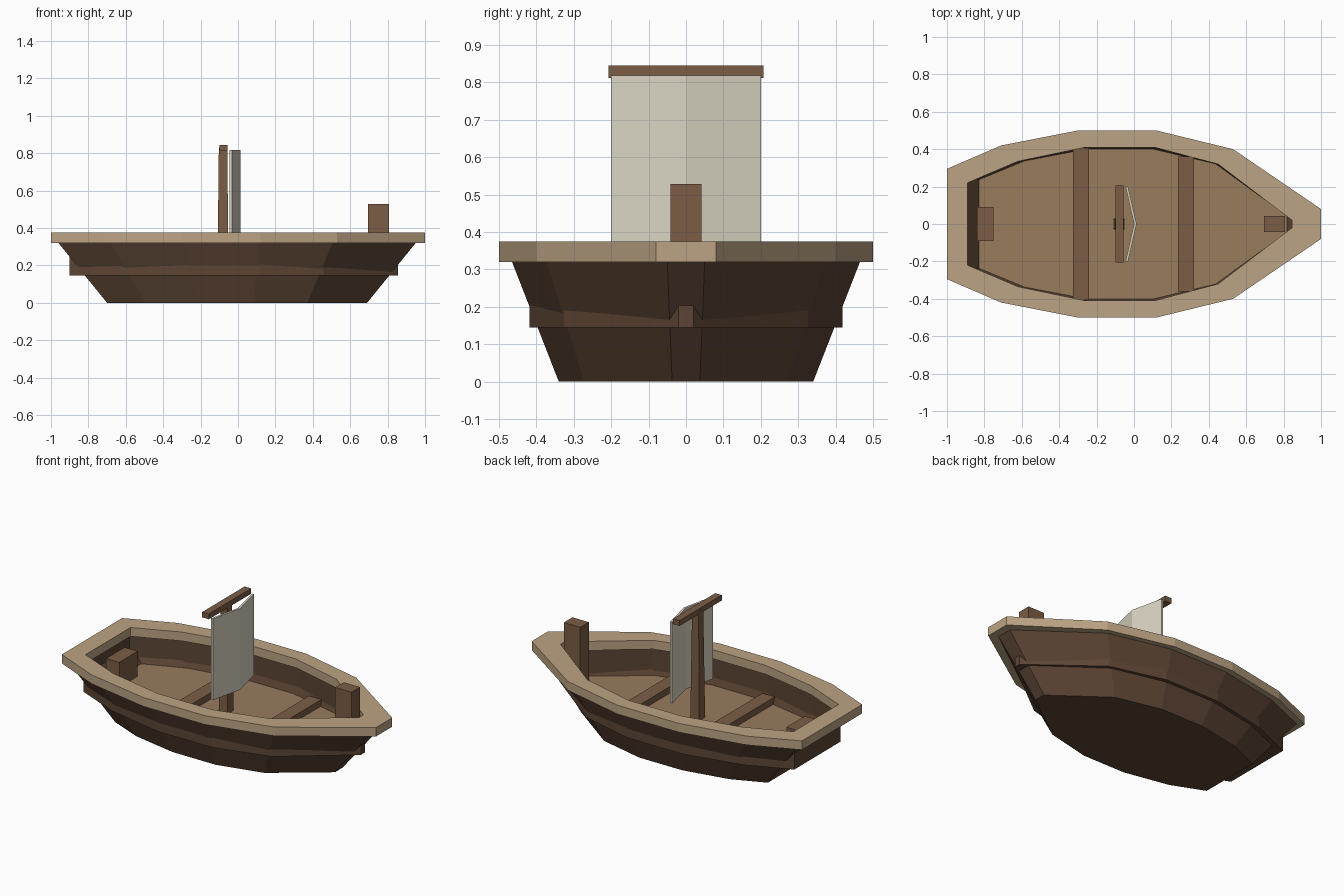
import bpy, bmesh

if "Cube" in bpy.data.objects:
    bpy.data.objects.remove(bpy.data.objects["Cube"])


def material(name, rgb):
    m = bpy.data.materials.new(name)
    m.diffuse_color = (*rgb, 1)
    m.use_nodes = True
    m.node_tree.nodes["Principled BSDF"].inputs["Base Color"].default_value = m.diffuse_color
    return m


RIM = material("pale wood", (0.50, 0.37, 0.23))
HULL = material("dark wood", (0.11, 0.06, 0.035))
FLOOR = material("deck wood", (0.32, 0.20, 0.11))
TRIM = material("brown wood", (0.20, 0.11, 0.06))
CLOTH = material("canvas", (0.70, 0.66, 0.54))


def finish(bm, name, mat):
    bmesh.ops.recalc_face_normals(bm, faces=bm.faces)
    me = bpy.data.meshes.new(name)
    bm.to_mesh(me)
    bm.free()
    me.materials.append(mat)
    ob = bpy.data.objects.new(name, me)
    bpy.context.collection.objects.link(ob)
    return ob


def mirrored(half):
    """Closed outline from its +y half, listed stern to bow."""
    return list(half) + [(x, -y) for x, y in reversed(half)]


def loft(name, sections, mat, cap_start=False, cap_end=False, closed=False):
    """Skin between (half outline, z) sections."""
    bm = bmesh.new()
    rings = [[bm.verts.new((x, y, z)) for x, y in mirrored(h)] for h, z in sections]
    n = len(rings[0])
    pairs = list(zip(rings, rings[1:]))
    if closed:
        pairs.append((rings[-1], rings[0]))
    for a, b in pairs:
        for i in range(n):
            j = (i + 1) % n
            bm.faces.new((a[i], a[j], b[j], b[i]))
    if cap_start:
        bm.faces.new(rings[0])
    if cap_end:
        bm.faces.new(rings[-1])
    return finish(bm, name, mat)


def block(name, xs, ys, zs, mat, taper=1.0):
    bm = bmesh.new()
    bmesh.ops.create_cube(bm, size=1)
    for v in bm.verts:
        k = taper if v.co.z > 0 else 1
        v.co.x = sum(xs) / 2 + v.co.x * (xs[1] - xs[0]) * k
        v.co.y = sum(ys) / 2 + v.co.y * (ys[1] - ys[0]) * k
        v.co.z = sum(zs) / 2 + v.co.z * (zs[1] - zs[0])
    return finish(bm, name, mat)


# Half outlines, stern to bow
rim_out = [(-1, .295), (-.71, .42), (-.3, .5), (.12, .5), (.53, .4), (1, .08)]
rim_in = [(-.89, .22), (-.62, .335), (-.26, .41), (.11, .41), (.45, .32), (.845, .02)]
liner = [(-.90, .226), (-.627, .342), (-.263, .418), (.113, .418), (.458, .326), (.855, .02)]
hull_top = [(-.96, .275), (-.68, .39), (-.285, .465), (.115, .465), (.505, .372), (.95, .05)]
hull_low = [(-.70, .20), (-.495, .285), (-.21, .34), (.083, .34), (.37, .272), (.69, .037)]


def hull_at(z, inset=0.0):
    t = z / .32
    return [(a + (c - a) * t, b + (d - b) * t - inset)
            for (a, b), (c, d) in zip(hull_low, hull_top)]


# Hull, vertical inner lining that shows as a rubbing band, floor and rim
loft("hull", [(hull_low, 0), (hull_top, .32)], HULL, cap_start=True)
loft("inner_lining", [(liner, .145), (liner, .325)], HULL, cap_start=True)
loft("floor", [(hull_at(.145), .148), (hull_at(.158), .16)], FLOOR, True, True)
loft("rim", [(rim_out, .32), (rim_out, .375), (rim_in, .375), (rim_in, .32)], RIM, closed=True)

# Benches
block("rear_bench", (-.325, -.24), (-.405, .405), (.155, .20), TRIM)
block("front_bench", (.235, .32), (-.36, .36), (.155, .20), TRIM)

# Stern block and bow post
block("stern_block", (-.84, -.75), (-.09, .09), (.15, .315), TRIM)
block("bow_post", (.695, .807), (-.042, .042), (.15, .528), TRIM)

# Mast and yard
block("mast", (-.11, -.05), (-.03, .03), (.15, .83), TRIM, taper=.75)
block("yard", (-.10, -.055), (-.207, .207), (.812, .845), TRIM)

# Folded sail
bm = bmesh.new()
plan = [(-.045, -.2), (.0, 0), (-.045, .2), (-.032, .2), (.014, 0), (-.032, -.2)]
face = bm.faces.new([bm.verts.new((x, y, .315)) for x, y in plan])
ext = bmesh.ops.extrude_face_region(bm, geom=[face])
for v in ext["geom"]:
    if isinstance(v, bmesh.types.BMVert):
        v.co.z = .818
finish(bm, "sail", CLOTH)
